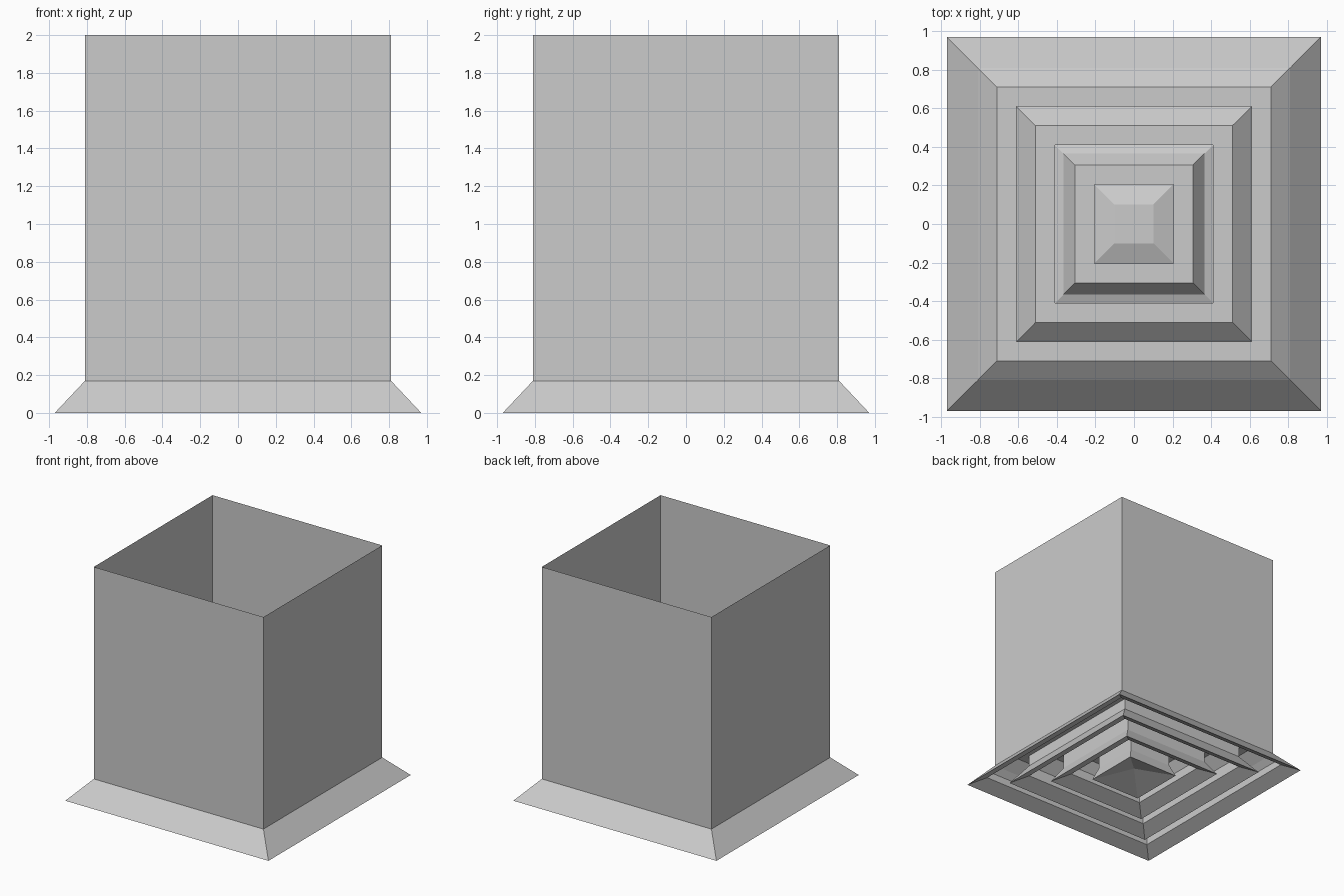
import bpy, bmesh

if "Cube" in bpy.data.objects:
    bpy.data.objects.remove(bpy.data.objects["Cube"])


def square_loft(name, *profiles, cap_last=False):
    """Sweep (half width, z) profiles around a square; optionally close the last loop."""
    bm = bmesh.new()
    for profile in profiles:
        loops = []
        for h, z in profile:
            if h == 0:
                loops.append([bm.verts.new((0, 0, z))])
            else:
                loops.append([bm.verts.new((sx * h, sy * h, z))
                              for sx, sy in ((-1, -1), (1, -1), (1, 1), (-1, 1))])
        for a, b in zip(loops, loops[1:]):
            for i in range(4):
                j = (i + 1) % 4
                if len(b) == 1:
                    bm.faces.new((a[i], a[j], b[0]))
                else:
                    bm.faces.new((a[i], a[j], b[j], b[i]))
        if cap_last:
            bm.faces.new(loops[-1])
            cap_last = False
    bmesh.ops.remove_doubles(bm, verts=bm.verts, dist=0.0001)
    mesh = bpy.data.meshes.new(name)
    bm.to_mesh(mesh)
    bm.free()
    obj = bpy.data.objects.new(name, mesh)
    bpy.context.collection.objects.link(obj)
    return obj


# Open duct neck
square_loft("duct_neck", [(0.81, 0.17), (0.81, 2.0)])

# Outer flange: sloped skirt, inner shelf, and shallow underside lip
square_loft("outer_flange",
            [(0.97, 0), (0.81, 0.17), (0.71, 0.25), (0.61, 0.25)],
            [(0.97, 0), (0.855, 0.06), (0.855, 0.122)])

# Outer louver: hanging neck, flared skirt, raised shelf and underside lip
square_loft("outer_louver",
            [(0.61, 0.25), (0.61, 0.155), (0.725, 0)],
            [(0.61, 0.155), (0.51, 0.25), (0.41, 0.25)],
            [(0.725, 0), (0.61, 0.06), (0.61, 0.155)])

# Inner louver
square_loft("inner_louver",
            [(0.41, 0.25), (0.41, 0.12), (0.483, 0)],
            [(0.41, 0.12), (0.365, 0.137), (0.305, 0.22), (0.205, 0.22)],
            [(0.483, 0), (0.365, 0.06), (0.365, 0.137)])

# Centre cone: capped top and hollowed underside
square_loft("centre_cone",
            [(0.205, 0.22), (0.205, 0.10), (0.1, 0.14)],
            [(0.205, 0.10), (0.242, 0), (0, 0.085)], cap_last=True)
